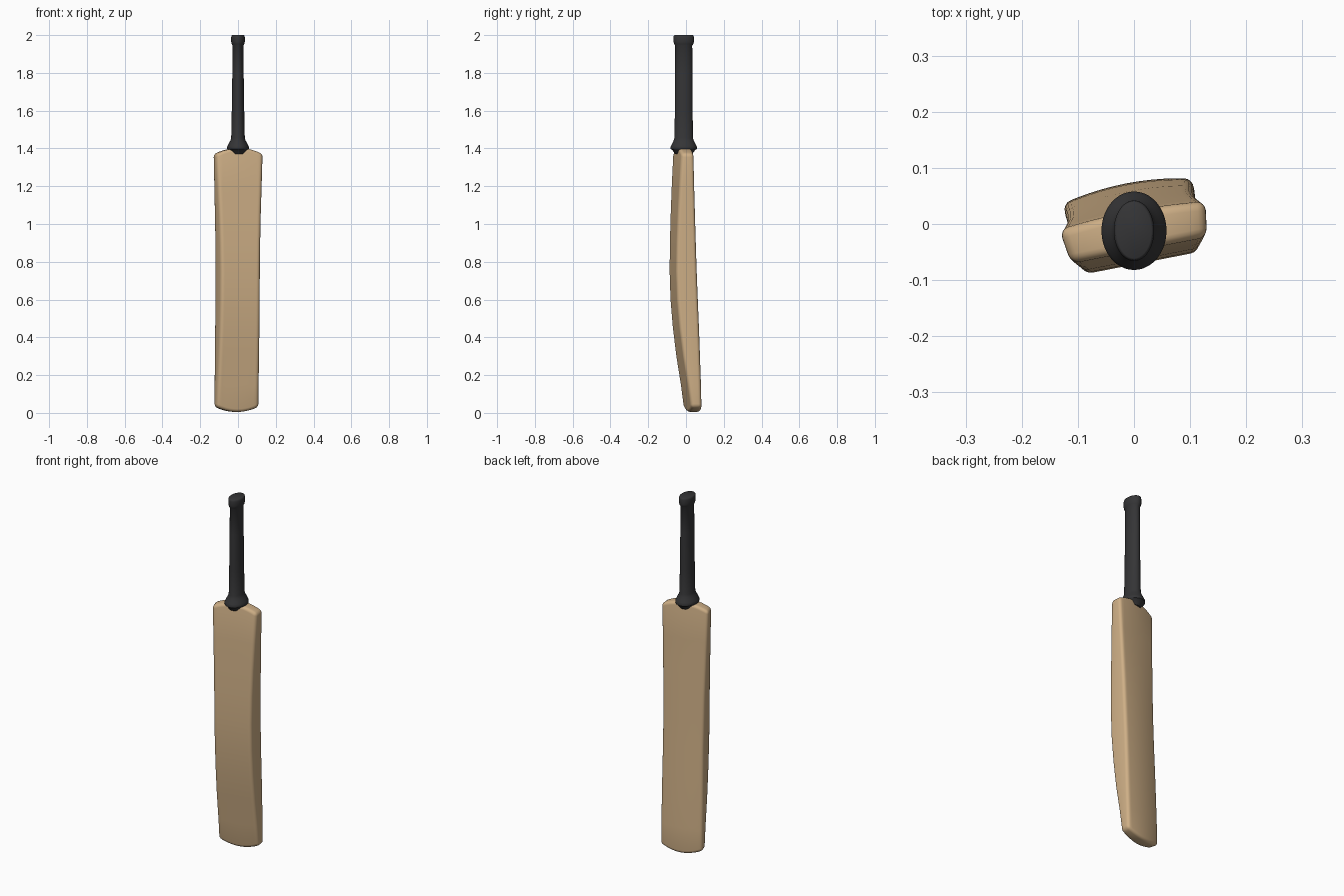
import bpy, bmesh, math
from mathutils import Matrix

if "Cube" in bpy.data.objects:
    bpy.data.objects.remove(bpy.data.objects["Cube"])

TWIST = math.radians(11)


def material(name, rgb):
    m = bpy.data.materials.new(name)
    m.diffuse_color = (*rgb, 1)
    m.use_nodes = True
    m.node_tree.nodes["Principled BSDF"].inputs["Base Color"].default_value = m.diffuse_color
    return m


def finish(name, bm, mat, angle):
    bmesh.ops.recalc_face_normals(bm, faces=bm.faces)
    mesh = bpy.data.meshes.new(name)
    bm.to_mesh(mesh)
    bm.free()
    ob = bpy.data.objects.new(name, mesh)
    bpy.context.collection.objects.link(ob)
    mesh.materials.append(mat)
    bpy.context.view_layer.objects.active = ob
    ob.select_set(True)
    bpy.ops.object.shade_smooth_by_angle(angle=math.radians(angle))
    ob.select_set(False)
    return ob


wood = material("pale willow", (0.62, 0.43, 0.24))
rubber = material("black rubber", (0.035, 0.035, 0.037))

# Blade stations: z, end arch, front half width, back half width, front, back edge, back crown
stations = [
    (0.032, -0.027, 0.112, 0.119, 0.008, 0.060, 0.014),
    (0.15, 0, 0.110, 0.119, -0.009, 0.057, 0.014),
    (0.30, 0, 0.108, 0.119, -0.034, 0.052, 0.013),
    (0.45, 0, 0.106, 0.118, -0.053, 0.047, 0.012),
    (0.60, 0, 0.105, 0.117, -0.066, 0.041, 0.011),
    (0.75, 0, 0.105, 0.118, -0.071, 0.035, 0.011),
    (0.90, 0, 0.107, 0.120, -0.069, 0.030, 0.010),
    (1.05, 0, 0.111, 0.124, -0.064, 0.025, 0.009),
    (1.20, 0, 0.117, 0.128, -0.057, 0.020, 0.008),
    (1.37, 0.032, 0.124, 0.133, -0.047, 0.015, 0.008),
]
COLS = 10
bm = bmesh.new()
rings = []
for z, arch, wf, wb, front, back, crown in stations:
    ts = [-1 + 2 * i / COLS for i in range(COLS + 1)]
    ring = [bm.verts.new((t * wf, front, z + arch * (1 - t * t))) for t in ts]
    ring += [bm.verts.new((t * wb, back + crown * (1 - t * t), z + arch * (1 - t * t)))
             for t in reversed(ts)]
    rings.append(ring)
n = len(rings[0])
for a, b in zip(rings, rings[1:]):
    for i in range(n):
        j = (i + 1) % n
        bm.faces.new((a[i], a[j], b[j], b[i]))
# Toe and shoulder caps
for ring in (rings[0], rings[-1]):
    for i in range(COLS):
        bm.faces.new((ring[i], ring[i + 1], ring[n - 2 - i], ring[n - 1 - i]))
bmesh.ops.recalc_face_normals(bm, faces=bm.faces)
edges = [e for e in bm.edges if e.calc_face_angle(0) > math.radians(40)]
bmesh.ops.bevel(bm, geom=edges, offset=0.016, segments=4, profile=0.5, affect='EDGES')
bmesh.ops.rotate(bm, cent=(0, 0, 0), matrix=Matrix.Rotation(TWIST, 3, 'Z'), verts=bm.verts)
finish("blade", bm, wood, 40)

# Grip: oval rings with a flared collar and a thicker end cap (z, half width, half depth)
profile = [
    (1.370, 0.034, 0.045), (1.392, 0.050, 0.061), (1.397, 0.057, 0.069),
    (1.407, 0.058, 0.070), (1.415, 0.054, 0.066), (1.430, 0.047, 0.059),
    (1.440, 0.041, 0.054), (1.455, 0.036, 0.049), (1.60, 0.033, 0.047),
    (1.80, 0.030, 0.046), (1.945, 0.029, 0.045), (1.953, 0.033, 0.051),
    (1.965, 0.036, 0.054), (1.990, 0.036, 0.054), (1.998, 0.034, 0.052),
    (2.0, 0.031, 0.049),
]
SIDES = 40
bm = bmesh.new()
rings = []
for z, rx, ry in profile:
    rings.append([bm.verts.new((rx * math.cos(2 * math.pi * i / SIDES),
                                -0.012 + ry * math.sin(2 * math.pi * i / SIDES), z))
                  for i in range(SIDES)])
for a, b in zip(rings, rings[1:]):
    for i in range(SIDES):
        j = (i + 1) % SIDES
        bm.faces.new((a[i], a[j], b[j], b[i]))
bm.faces.new(rings[0])
bm.faces.new(rings[-1])
finish("handle_grip", bm, rubber, 50)
